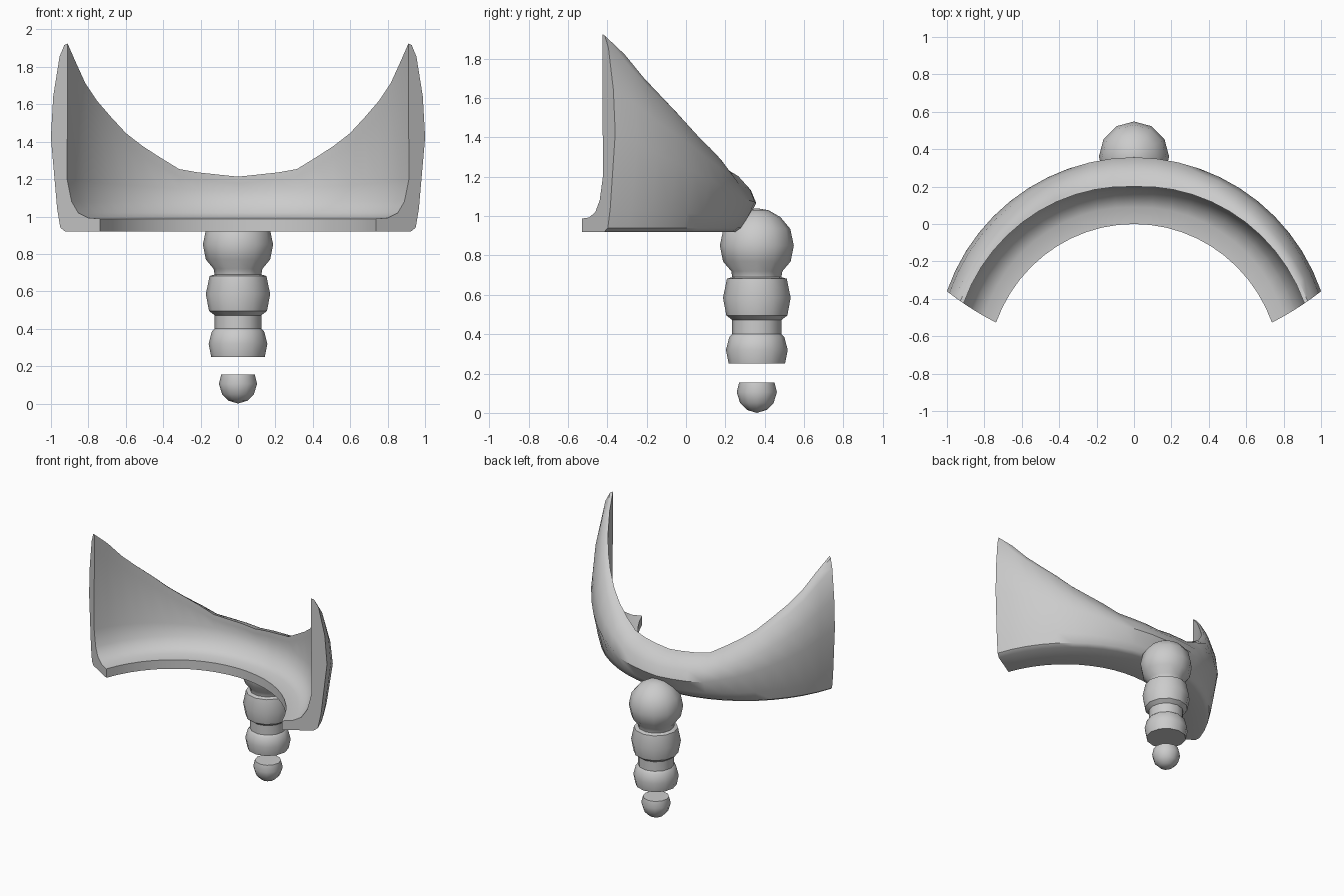
import bpy, bmesh
from math import sin, cos, pi, radians

if "Cube" in bpy.data.objects:
    bpy.data.objects.remove(bpy.data.objects["Cube"])


def finish(name, bm, angle):
    bmesh.ops.remove_doubles(bm, verts=bm.verts, dist=1e-5)
    bmesh.ops.recalc_face_normals(bm, faces=bm.faces)
    me = bpy.data.meshes.new(name)
    bm.to_mesh(me)
    bm.free()
    ob = bpy.data.objects.new(name, me)
    bpy.context.collection.objects.link(ob)
    bpy.ops.object.select_all(action='DESELECT')
    ob.select_set(True)
    bpy.context.view_layer.objects.active = ob
    bpy.ops.object.shade_smooth_by_angle(angle=radians(angle))
    return ob


def lerp(a, b, t):
    return a + (b - a) * t


def table(pts, x):
    for (x0, y0), (x1, y1) in zip(pts, pts[1:]):
        if x <= x1:
            return lerp(y0, y1, (x - x0) / (x1 - x0))
    return pts[-1][1]


# Curved cradle: an L-shaped section swept round an arc, rising to both tips
CY = -0.71
RIM = [(0, 1.213), (0.26, 1.245), (0.52, 1.42), (0.67, 1.565),
       (0.79, 1.675), (0.91, 1.83), (1.0, 1.925)]


def section(t):
    h = table(RIM, t)
    mid = (0.92 + h) / 2
    lip = lerp(0.71, 0.76, t ** 2)
    wall = lerp(0.91, 0.955, t)
    hh = h - 0.92
    return [(lip, 0.92), (0.97, 0.92), (1.0, 0.94), (1.02, lerp(0.97, 1.04, t)),
            (lerp(1.067, 1.06, t), mid),
            (lerp(1.04, 1.045, t), 0.92 + hh * 0.72),
            (lerp(0.98, 1.005, t), h - hh * 0.07), (wall + 0.02, h - 0.008),
            (wall, h), (wall, h - hh * 0.12),
            (wall + 0.003, lerp(1.13, 1.2, t)), (lerp(0.89, 0.93, t), 1.08),
            (lerp(0.85, 0.89, t), 1.02), (lerp(0.80, 0.83, t), 0.993), (lip, 0.988)]


bm = bmesh.new()
rings = []
N = 11
for i in range(-N, N + 1):
    s = i / N
    ring = []
    for r, z in section(abs(s)):
        a = s * radians(70.7 + (1.06 - r) * 18)
        ring.append(bm.verts.new((r * sin(a), CY + r * cos(a), z)))
    rings.append(ring)
M = len(rings[0])
for a, b in zip(rings, rings[1:]):
    for j in range(M):
        k = (j + 1) % M
        bm.faces.new((a[j], a[k], b[k], b[j]))
bm.faces.new(rings[0])
bm.faces.new(rings[-1])
finish("cradle", bm, 40)


# Turned parts behind the cradle
def lathe(name, profile, sides=12):
    bm = bmesh.new()
    vs = [bm.verts.new((r, 0.36, z)) for r, z in profile]
    es = [bm.edges.new(p) for p in zip(vs, vs[1:])]
    bmesh.ops.spin(bm, geom=vs + es, cent=(0, 0.36, 0), axis=(0, 0, 1),
                   angle=2 * pi, steps=sides, use_merge=True)
    return finish(name, bm, 40)


# Beaded stem
lathe("beaded_stem", [
    (0, 1.04), (0.06, 1.03), (0.12, 0.995), (0.17, 0.935), (0.188, 0.85),
    (0.172, 0.77), (0.13, 0.72), (0.125, 0.69), (0.152, 0.682), (0.172, 0.585),
    (0.155, 0.495), (0.125, 0.472), (0.125, 0.40), (0.14, 0.385),
    (0.157, 0.32), (0.143, 0.25), (0, 0.25)])

# Separate end bead
lathe("end_bead", [(0, 0.155), (0.09, 0.155), (0.102, 0.105), (0.085, 0.05),
                   (0.05, 0.015), (0, 0)])
